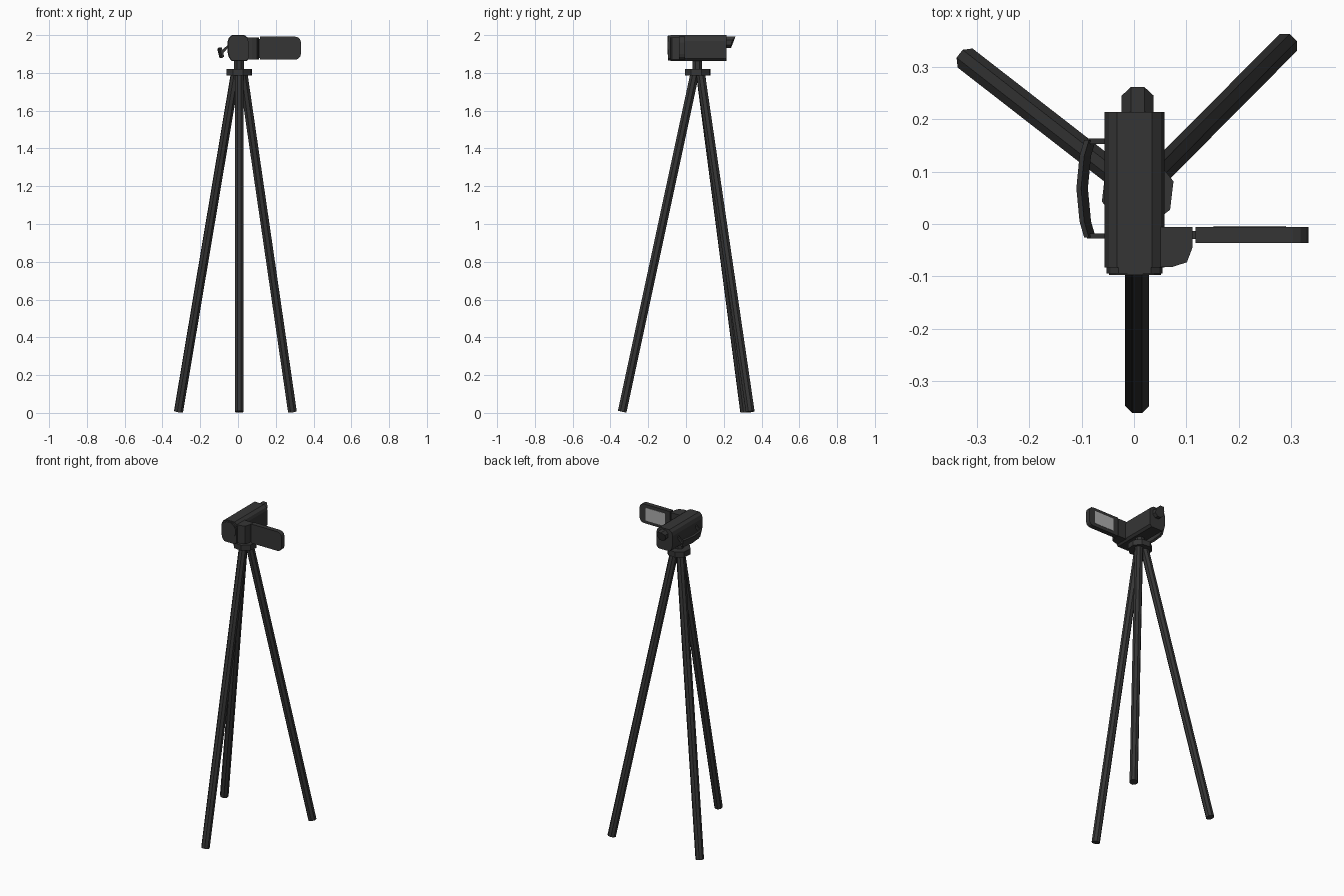
import bpy, bmesh, math
from mathutils import Vector, Matrix

if "Cube" in bpy.data.objects:
    bpy.data.objects.remove(bpy.data.objects["Cube"])


def material(name, v):
    m = bpy.data.materials.new(name)
    m.diffuse_color = (v, v, v, 1)
    m.use_nodes = True
    m.node_tree.nodes["Principled BSDF"].inputs["Base Color"].default_value = m.diffuse_color
    return m


BLACK = material("matte_black", 0.036)
SCREEN = material("screen_grey", 0.42)


def make(name, bm, mat=BLACK):
    bmesh.ops.recalc_face_normals(bm, faces=bm.faces)
    me = bpy.data.meshes.new(name)
    bm.to_mesh(me)
    bm.free()
    me.materials.append(mat)
    ob = bpy.data.objects.new(name, me)
    bpy.context.collection.objects.link(ob)
    return ob


def loft(name, rings, mat=BLACK):
    """Closed solid through a list of equal-length point rings."""
    bm = bmesh.new()
    vs = [[bm.verts.new(p) for p in r] for r in rings]
    n = len(rings[0])
    for a, b in zip(vs, vs[1:]):
        for i in range(n):
            j = (i + 1) % n
            bm.faces.new((a[i], a[j], b[j], b[i]))
    bm.faces.new(vs[0])
    bm.faces.new(vs[-1])
    return make(name, bm, mat)


def prism_y(name, profile, y0, y1, mat=BLACK):
    return loft(name, [[(x, y, z) for x, z in profile] for y in (y0, y1)], mat)


def prism_z(name, profile, z0, z1):
    return loft(name, [[(x, y, z) for x, y in profile] for z in (z0, z1)])


def polygon(cx, cy, r, n, turn=0.5):
    return [(cx + r * math.cos((i + turn) * math.tau / n),
             cy + r * math.sin((i + turn) * math.tau / n)) for i in range(n)]


def rod(name, a, b, r, n=8):
    a, b = Vector(a), Vector(b)
    d = (b - a).normalized()
    side = d.cross(Vector((0, 0, 1))).normalized()
    up = side.cross(d)
    ring = polygon(0, 0, r, n)
    return loft(name, [[p + side * u + up * v for u, v in ring] for p in (a, b)])


# tripod legs
rod("front_leg", (0.006, 0.045, 1.79), (0.006, -0.338, 0.006), 0.025)
rod("left_leg", (-0.015, 0.078, 1.79), (-0.315, 0.311, 0.006), 0.025)
rod("right_leg", (0.028, 0.078, 1.79), (0.288, 0.340, 0.006), 0.025)

# tripod head: plate and post
prism_z("tripod_plate", polygon(0.007, 0.062, 0.071, 8, 0.35), 1.785, 1.82)
prism_z("tripod_post", polygon(0.006, 0.06, 0.028, 8), 1.81, 1.87)

# camera body with a slightly smaller front cap and lens
body = [(-0.032, 2.0), (0.034, 2.0), (0.052, 1.987), (0.058, 1.97), (0.058, 1.875),
        (0.045, 1.862), (-0.034, 1.862), (-0.05, 1.885), (-0.056, 1.915), (-0.056, 1.965),
        (-0.048, 1.987)]
prism_y("camera_body", body, -0.083, 0.214)
cap = [(0.001 + (x - 0.001) * 0.94, 1.931 + (z - 1.931) * 0.96) for x, z in body]
prism_y("front_cap", cap, -0.094, -0.08)
prism_y("lens", polygon(0.002, 1.946, 0.051, 12), -0.097, -0.09)

# viewfinder with a flared upper lip
ring = polygon(0.007, 1.961, 0.033, 8)
loft("viewfinder", [[(x, 0.205, z) for x, z in ring],
                    [(x, 0.238 + max(0, (z - 1.966) / 0.026) * 0.024, z) for x, z in ring]])

# side housing and hinge for the fold-out display
prism_z("side_housing", [(0.05, -0.006), (0.112, -0.006), (0.112, -0.044),
                         (0.101, -0.073), (0.073, -0.082), (0.05, -0.082)], 1.872, 1.988)
prism_y("display_hinge", [(0.105, 1.88), (0.125, 1.88), (0.125, 1.98), (0.105, 1.98)],
        -0.029, -0.013)

# display panel, rounded at its free end
panel = [(0.117, 1.992), (0.117, 1.87)]
for cz, start in ((1.9, -90), (1.962, 0)):
    for k in range(4):
        a = math.radians(start + k * 30)
        panel.append((0.303 + 0.03 * math.cos(a), cz + 0.03 * math.sin(a)))
prism_y("display_panel", panel, -0.036, -0.006)
prism_y("display_screen", [(0.152, 1.89), (0.29, 1.89), (0.29, 1.972), (0.152, 1.972)],
        -0.008, -0.004, SCREEN)

# hand strap: tilted band bowed outward, held by two lugs
rings = []
for y, dx in ((-0.026, 0), (0.005, -0.009), (0.068, -0.015), (0.13, -0.009), (0.16, 0)):
    rings.append([(x + dx, y, z) for x, z in
                  ((-0.095, 1.927), (-0.086, 1.934), (-0.073, 1.887), (-0.083, 1.88))])
loft("hand_strap", rings)
for label, y in (("front", -0.023), ("rear", 0.158)):
    prism_y(label + "_strap_lug", [(-0.09, 1.915), (-0.05, 1.952), (-0.05, 1.935),
                                   (-0.084, 1.9)], y - 0.005, y + 0.005)
